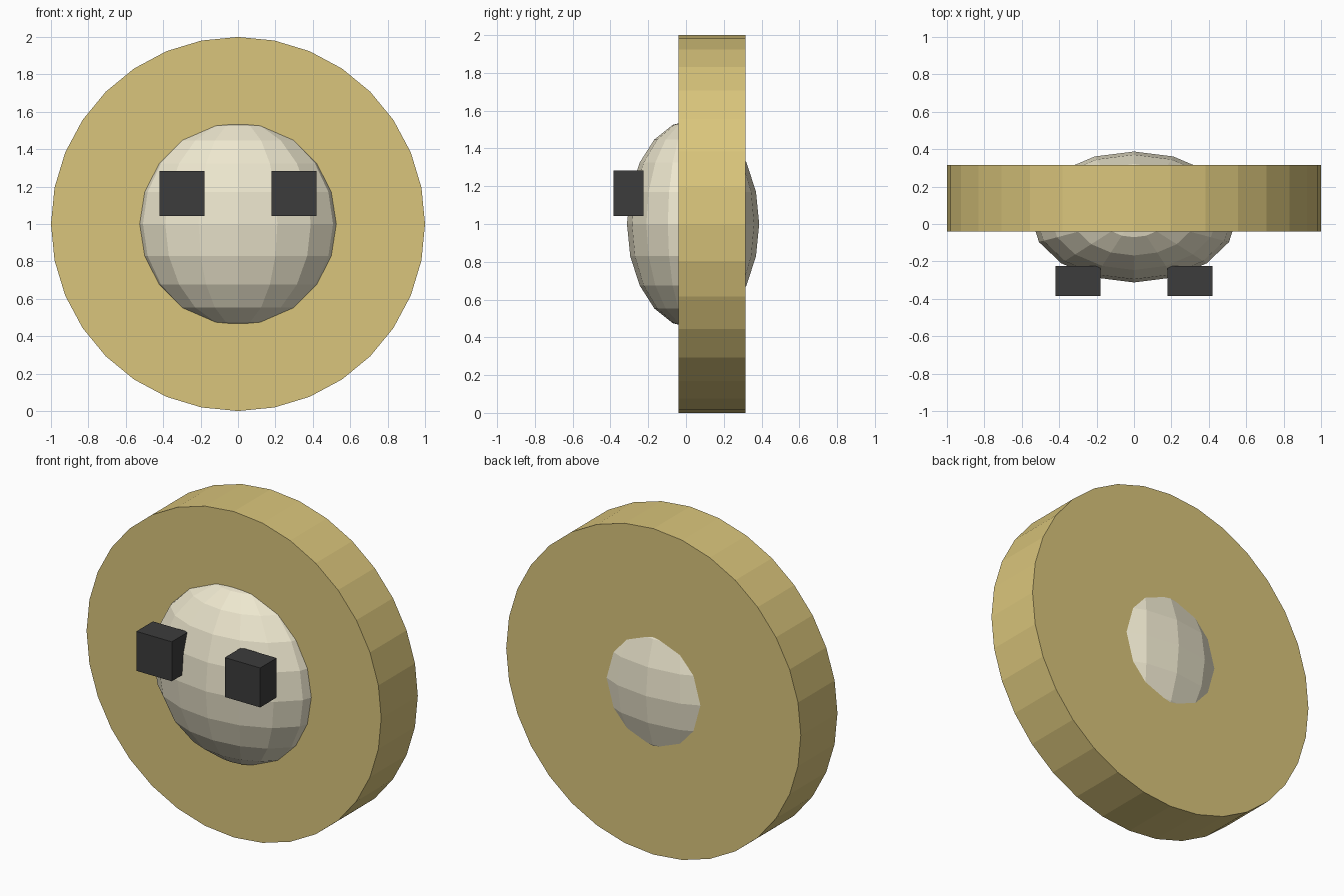
import bpy
from math import pi

if "Cube" in bpy.data.objects:
    bpy.data.objects.remove(bpy.data.objects["Cube"])


def finish(name, colour):
    """Name the active object, colour it and apply its transforms."""
    obj = bpy.context.object
    obj.name = name
    mat = bpy.data.materials.new(name + "_colour")
    mat.diffuse_color = (*colour, 1)
    mat.use_nodes = True
    mat.node_tree.nodes["Principled BSDF"].inputs["Base Color"].default_value = mat.diffuse_color
    obj.data.materials.append(mat)
    bpy.ops.object.transform_apply(location=False, rotation=True, scale=True)
    return obj


# Upright round disc
bpy.ops.mesh.primitive_cylinder_add(vertices=32, radius=1, depth=0.355,
                                    location=(0, 0.1375, 1), rotation=(pi / 2, 0, 0))
finish("disc", (0.70, 0.56, 0.20))

# Flattened low-poly ball pushed through the middle of the disc
bpy.ops.mesh.primitive_uv_sphere_add(segments=16, ring_count=10, radius=1,
                                     location=(0, 0.0375, 1))
bpy.context.object.scale = (0.55, 0.35, 0.552)
finish("face_ball", (0.85, 0.80, 0.62))

# Pair of square eyes on the front
for side, label in ((-1, "left"), (1, "right")):
    bpy.ops.mesh.primitive_cube_add(size=1, location=(side * 0.3, -0.305, 1.163))
    bpy.context.object.scale = (0.24, 0.16, 0.242)
    finish("eye_" + label, (0.045, 0.045, 0.045))
